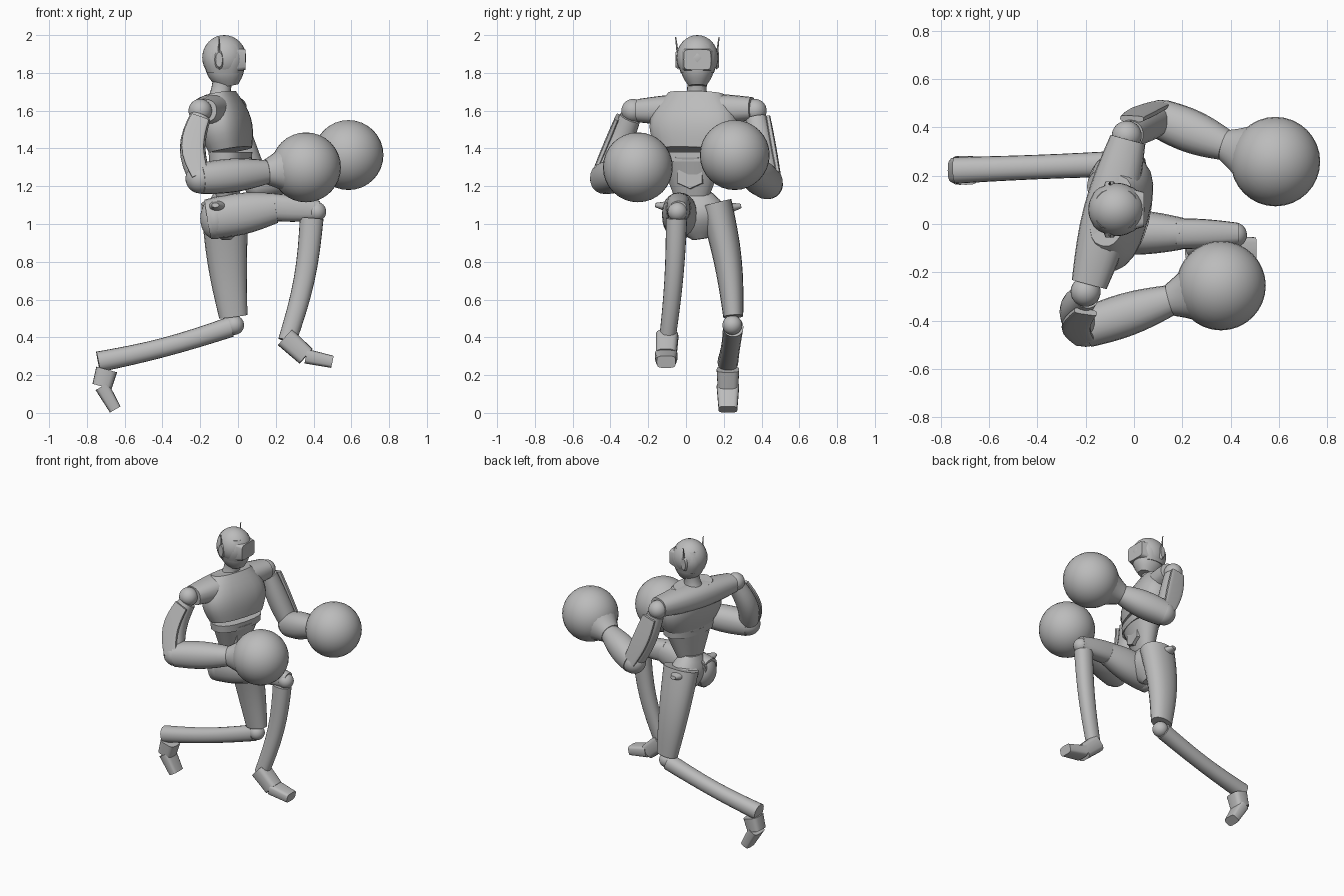
import bpy
import bmesh
import math
from mathutils import Vector

cube = bpy.data.objects.get("Cube")
if cube:
    bpy.data.objects.remove(cube, do_unlink=True)

# One plain grey for the whole figure
GREY = (.5, .5, .5, 1)
grey = bpy.data.materials.new("plain grey")
grey.use_nodes = True
grey.diffuse_color = GREY
grey.node_tree.nodes["Principled BSDF"].inputs["Base Color"].default_value = GREY

ALONG_X = Vector((1, 0, 0))
ALONG_Y = Vector((0, 1, 0))
ALONG_Z = Vector((0, 0, 1))
SHOULDER_LINE = Vector((.26, .97, 0))   # the trunk is turned a little
STRAIGHT = Vector((0, 0, 0))


def finish(bm, name):
    """Turn a bmesh into a grey object with smooth sides and sharp rims."""
    bmesh.ops.recalc_face_normals(bm, faces=bm.faces)
    mesh = bpy.data.meshes.new(name)
    bm.to_mesh(mesh)
    bm.free()
    mesh.materials.append(grey)
    obj = bpy.data.objects.new(name, mesh)
    bpy.context.collection.objects.link(obj)
    bpy.ops.object.select_all(action="DESELECT")
    obj.select_set(True)
    bpy.context.view_layer.objects.active = obj
    bpy.ops.object.shade_smooth_by_angle(angle=math.radians(40))


def ball(name, center, radius, stretch=(1, 1, 1)):
    bm = bmesh.new()
    bmesh.ops.create_uvsphere(bm, u_segments=32, v_segments=16, radius=radius)
    bmesh.ops.scale(bm, vec=stretch, verts=bm.verts)
    bmesh.ops.translate(bm, vec=center, verts=bm.verts)
    finish(bm, name)


def limb(name, start, end, first, last, bulge=0, flat=1, side=ALONG_Y,
         sag=STRAIGHT, square=2.2, sides=20, steps=8):
    """Tapered tube: half sizes first to last along side, times flat across it,
    swollen by bulge and bent by sag at the middle."""
    start, end = Vector(start), Vector(end)
    bm = bmesh.new()
    loops = []
    for i in range(steps + 1):
        t = i / steps
        swell = math.sin(math.pi * t)
        center = start.lerp(end, t) + sag * swell
        axis = (end - start + sag * math.pi * math.cos(math.pi * t)).normalized()
        u = (side - axis * side.dot(axis)).normalized()
        v = axis.cross(u)
        size = first + (last - first) * t + bulge * swell
        loop = []
        for k in range(sides):
            angle = math.tau * k / sides
            c, s = math.cos(angle), math.sin(angle)
            across = math.copysign(abs(c) ** (2 / square), c) * size
            deep = math.copysign(abs(s) ** (2 / square), s) * size * flat
            loop.append(bm.verts.new(center + u * across + v * deep))
        loops.append(loop)
    for low, high in zip(loops, loops[1:]):
        for k in range(sides):
            n = (k + 1) % sides
            bm.faces.new((low[k], low[n], high[n], high[k]))
    bm.faces.new(loops[0])
    bm.faces.new(loops[-1])
    finish(bm, name)


# Head, visor, ear covers and antennas
ball("head", (-.073, .06, 1.88), .12, stretch=(.97, .92, 1))
limb("skull", (-.073, .06, 1.8), (-.073, .06, 1.95), first=.088, last=.085,
     bulge=.018, flat=1.06, square=2.6)
limb("jaw", (-.05, .06, 1.73), (-.07, .06, 1.84), first=.045, last=.09,
     bulge=.012, flat=1.15)
limb("visor", (-.02, .06, 1.87), (.041, .06, 1.87), first=.088, last=.072,
     flat=.75, square=6)
limb("neck", (-.1, .055, 1.65), (-.08, .06, 1.77), first=.065, last=.055, bulge=-.008)
for label, out in (("right", -1), ("left", 1)):
    ear = Vector((-.1, .06 + .1 * out, 1.87))
    tip = ear + Vector((0, .015 * out, 0))
    limb(label + "_ear_cover", ear, tip, first=.024, last=.018, flat=2.2,
         side=ALONG_X, sides=12)
    limb(label + "_antenna", ear, tip + ALONG_Z * .12, first=.007, last=.003, sides=8)

# Trunk
limb("chest", (-.04, .035, 1.39), (-.095, .055, 1.69), first=.2, last=.15,
     bulge=.065, flat=.5, side=SHOULDER_LINE, square=2.5)
limb("shoulder_yoke", (-.185, -.25, 1.6), (-.025, .35, 1.61), first=.062, last=.062,
     bulge=.025, flat=1.2, side=ALONG_Z, square=2.4)
limb("waist_band", (-.04, .03, 1.33), (-.04, .03, 1.38), first=.185, last=.19,
     flat=.54, side=SHOULDER_LINE, square=2.5)
limb("abdomen", (-.06, .03, 1.12), (-.04, .03, 1.36), first=.085, last=.18,
     flat=.58, side=SHOULDER_LINE)
limb("belly_plate", (-.02, .03, 1.25), (.035, .02, 1.25), first=.07, last=.062,
     flat=1.2, side=ALONG_Z, sides=6)
limb("pelvis", (-.06, .075, .92), (-.07, .04, 1.17), first=.04, last=.08,
     bulge=.09, flat=.7)


# Arms ending in round gloves
def arm(label, shoulder, elbow, wrist, glove, out, bend):
    shoulder, elbow, wrist, glove = map(Vector, (shoulder, elbow, wrist, glove))
    outward = Vector((0, .06 * out, .02))
    ball(label + "_shoulder_joint", shoulder, .062)
    limb(label + "_upper_arm", shoulder.lerp(elbow, .1), elbow, first=.056,
         last=.06, bulge=.01, side=ALONG_X, sag=ALONG_X * bend)
    limb(label + "_arm_plate", shoulder.lerp(elbow, .15) + outward,
         elbow + outward, first=.05, last=.045, bulge=.012, flat=.25,
         side=ALONG_X, sag=ALONG_X * bend, square=4)
    ball(label + "_elbow", elbow, .078)
    limb(label + "_forearm", elbow, wrist, first=.082, last=.064, bulge=.016,
         side=ALONG_Z)
    limb(label + "_glove_cuff", wrist, wrist.lerp(glove, .5), first=.068,
         last=.13, bulge=-.004, side=ALONG_Z)
    ball(label + "_glove", glove, .185)


arm("right", shoulder=(-.2, -.28, 1.6), elbow=(-.2, -.43, 1.24),
    wrist=(.15, -.315, 1.275), glove=(.36, -.255, 1.3), out=-1, bend=-.04)
arm("left", shoulder=(-.03, .365, 1.6), elbow=(.11, .435, 1.21),
    wrist=(.38, .325, 1.3), glove=(.585, .258, 1.365), out=1, bend=-.01)


# Feet made of a boxy instep and a tapering toe
def foot(label, ankle, arch, toe):
    limb(label + "_instep", ankle, arch, first=.06, last=.055, flat=.95, square=3.5)
    limb(label + "_toe", arch, toe, first=.06, last=.05, flat=.65, square=4)


# Raised right leg
ball("right_buttock", (-.12, -.03, 1.03), .1, stretch=(.8, .95, 1.1))
limb("right_thigh", (-.16, -.03, 1.025), (.2, -.04, 1.085), first=.088, last=.066,
     bulge=.015, flat=1.2)
limb("right_hip_point", (-.09, .02, 1.08), (-.12, -.16, 1.1), first=.06, last=.012,
     flat=1.6, side=ALONG_Z)
limb("right_knee_guard", (.17, -.04, 1.09), (.43, -.04, 1.07), first=.064, last=.045,
     bulge=.005, flat=1.15, square=2.6)
ball("right_knee_joint", (.415, -.045, 1.065), .052)
limb("right_shin", (.39, -.05, 1.03), (.26, -.1, .38), first=.056, last=.043,
     flat=1.12, sag=Vector((.025, .01, 0)))
foot("right", ankle=(.25, -.1, .4), arch=(.36, -.105, .3), toe=(.5, -.105, .27))

# Trailing left leg
limb("left_thigh", (-.07, .155, 1.11), (-.025, .25, .51), first=.088, last=.053,
     bulge=.004, flat=1.42, sag=Vector((-.01, .018, 0)))
limb("left_hip_point", (-.08, .12, 1.07), (-.1, .29, 1.095), first=.06, last=.012,
     flat=1.6, side=ALONG_Z)
ball("left_knee_joint", (-.02, .245, .465), .052)
limb("left_shin", (-.04, .25, .455), (-.74, .222, .27), first=.054, last=.055,
     bulge=-.004, sag=ALONG_Z * -.015)
foot("left", ankle=(-.695, .222, .23), arch=(-.72, .222, .14), toe=(-.65, .222, .018))
